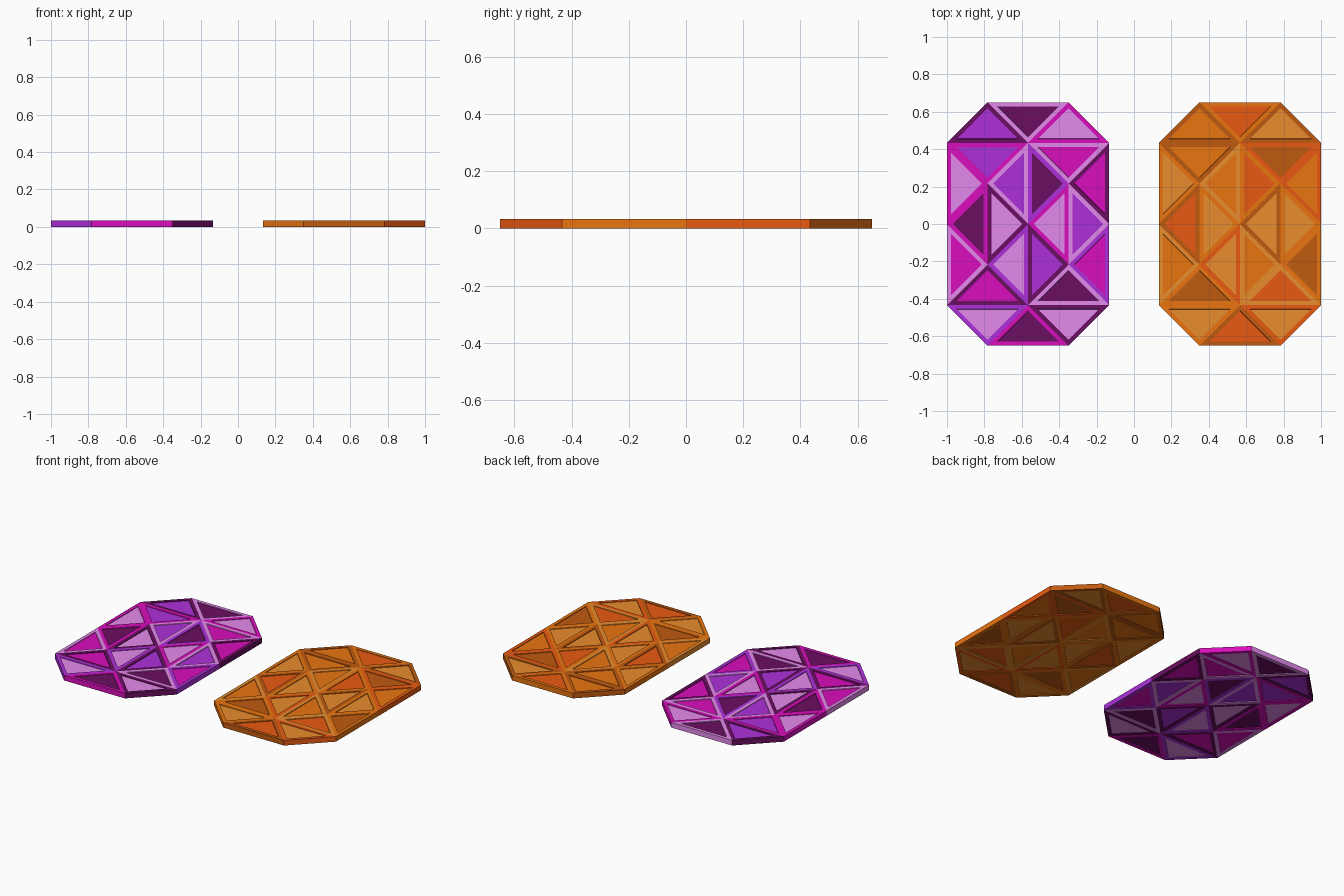
import bpy, bmesh

if "Cube" in bpy.data.objects:
    bpy.data.objects.remove(bpy.data.objects["Cube"])

U = 1.3 / 6          # lattice unit
H = 0.033            # tile thickness
RIM = 0.022          # frame width
RECESS = 0.004       # panel depth below the frame


def material(name, hexcol):
    lin = []
    for i in (0, 2, 4):
        c = int(hexcol[i:i + 2], 16) / 255
        lin.append(c / 12.92 if c <= 0.04045 else ((c + 0.055) / 1.055) ** 2.4)
    m = bpy.data.materials.new(name)
    m.diffuse_color = (*lin, 1)
    m.use_nodes = True
    m.node_tree.nodes["Principled BSDF"].inputs["Base Color"].default_value = m.diffuse_color
    return m


DIRS = {"N": (0, 1), "S": (0, -1), "E": (1, 0), "W": (-1, 0)}


# one right-angled tile: solid triangle with a recessed panel on both sides
def tile(name, cx, apex, facing, panel_mat, frame_mat):
    ax, ay = apex
    dx, dy = DIRS[facing]
    pts = [(ax, ay), (ax + dx + dy, ay + dy - dx), (ax + dx - dy, ay + dy + dx)]
    bm = bmesh.new()
    lo = [bm.verts.new((cx + x * U, y * U, 0)) for x, y in pts]
    hi = [bm.verts.new((cx + x * U, y * U, H)) for x, y in pts]
    caps = [bm.faces.new(lo[::-1]), bm.faces.new(hi)]
    for i in range(3):
        j = (i + 1) % 3
        bm.faces.new((lo[i], lo[j], hi[j], hi[i]))
    bm.normal_update()
    bmesh.ops.inset_individual(bm, faces=caps, thickness=RIM, use_even_offset=True)
    bm.normal_update()
    bmesh.ops.inset_individual(bm, faces=caps, thickness=0.0005, depth=-RECESS,
                               use_even_offset=True)
    for f in caps:
        f.material_index = 1
    bmesh.ops.recalc_face_normals(bm, faces=bm.faces[:])
    me = bpy.data.meshes.new(name)
    bm.to_mesh(me)
    bm.free()
    me.materials.append(frame_mat)
    me.materials.append(panel_mat)
    ob = bpy.data.objects.new(name, me)
    bpy.context.collection.objects.link(ob)


# layout: right-angle corner and direction of the long edge, top row to bottom row
LAYOUT = [
    ((-1, 3), "S"), ((0, 2), "N"), ((1, 3), "S"),
    ((-1, 1), "N"), ((1, 1), "N"),
    ((-1, 1), "W"), ((-1, 1), "E"), ((1, 1), "W"), ((1, 1), "E"),
    ((-2, 0), "E"), ((0, 0), "W"), ((0, 0), "E"), ((2, 0), "W"),
    ((-1, -1), "W"), ((-1, -1), "E"), ((1, -1), "W"), ((1, -1), "E"),
    ((-1, -1), "S"), ((1, -1), "S"),
    ((-1, -3), "N"), ((0, -2), "S"), ((1, -3), "N"),
]

# colour pairs (panel, frame) in layout order
violet = {"P": material("violet", "AE30DA"), "D": material("plum", "6A0E60"),
          "L": material("lilac", "E48AEC"), "M": material("magenta", "D80EBC")}
amber = {"O": material("orange", "EA7510"), "B": material("brown", "C05A10"),
         "L": material("light_orange", "EA8C2E"), "R": material("red_orange", "EA5A12")}

VIOLET_PAIRS = "PD DL LM PM ML LM PL DP MD DM LD LM PL ML LP PD MP MD DL LP DM LD"
AMBER_PAIRS = "OB RO LB OB BR LO OL RO OR RB LO LB LO OL LR OL BO BO RL LO RB LR"

for label, cx, mats, pairs in (("violet", -0.5667, violet, VIOLET_PAIRS),
                               ("amber", 0.5667, amber, AMBER_PAIRS)):
    for n, ((apex, facing), (p, f)) in enumerate(zip(LAYOUT, pairs.split()), 1):
        tile(f"{label}_tile_{n:02d}", cx, apex, facing, mats[p], mats[f])
